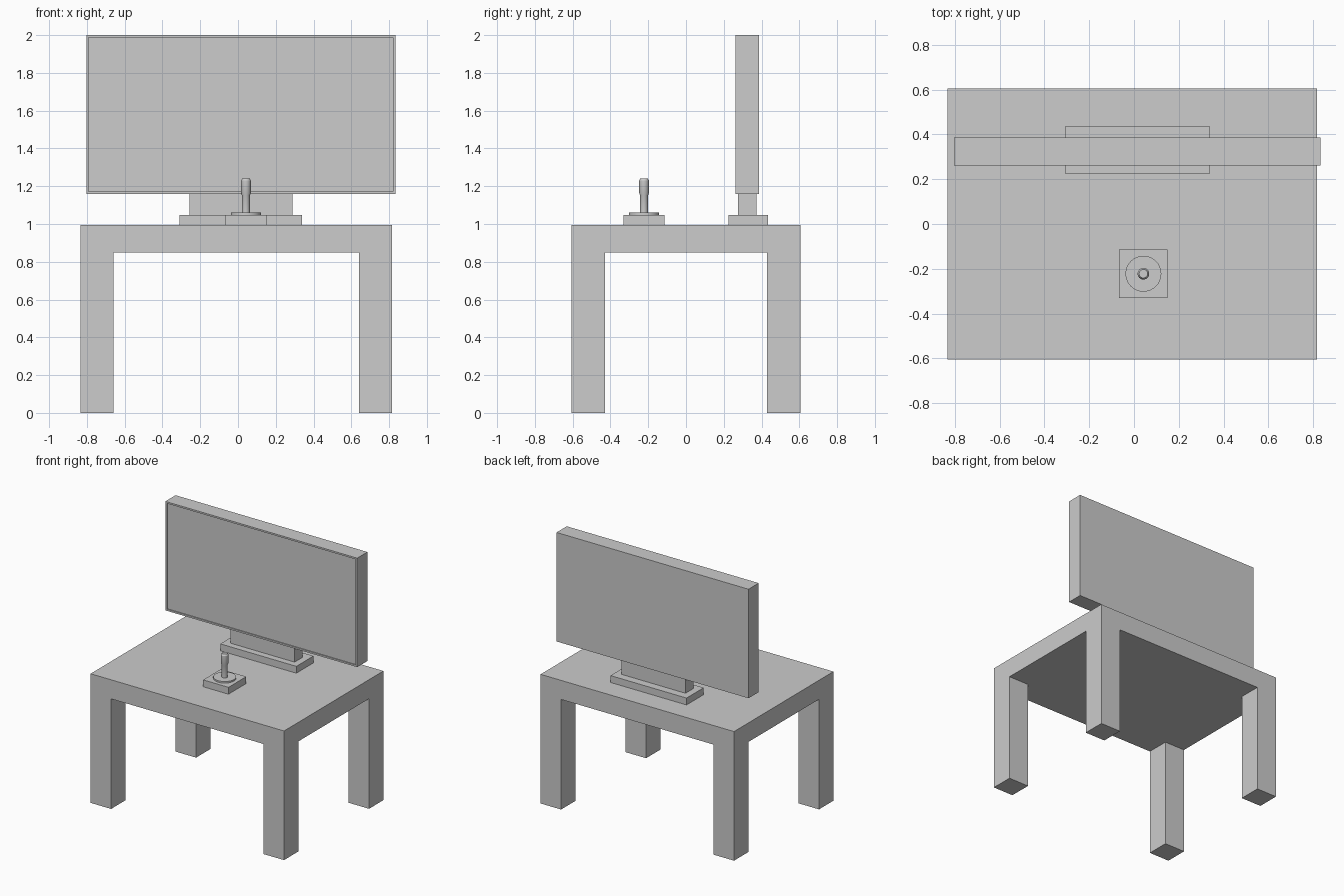
import bpy, bmesh, math
from mathutils import Vector

cube = bpy.data.objects.get("Cube")
if cube:
    bpy.data.objects.remove(cube, do_unlink=True)

grey = bpy.data.materials.new("light grey")
grey.use_nodes = True
colour = (0.604, 0.604, 0.604, 1)
grey.diffuse_color = colour
grey.node_tree.nodes["Principled BSDF"].inputs["Base Color"].default_value = colour


def finish(bm, name):
    bmesh.ops.recalc_face_normals(bm, faces=bm.faces)
    mesh = bpy.data.meshes.new(name)
    bm.to_mesh(mesh)
    bm.free()
    mesh.materials.append(grey)
    obj = bpy.data.objects.new(name, mesh)
    bpy.context.collection.objects.link(obj)
    return obj


def box_mesh(x, y, z):
    """Box spanning the given (low, high) pairs."""
    bm = bmesh.new()
    bmesh.ops.create_cube(bm, size=1)
    for v in bm.verts:
        v.co = Vector([(a + b) / 2 + c * (b - a) for (a, b), c in zip((x, y, z), v.co)])
    return bm


def box(name, x, y, z):
    return finish(box_mesh(x, y, z), name)


def lathe(name, profile, centre, sides=24):
    """Solid of revolution from (radius, height) points, closed at both ends."""
    bm = bmesh.new()
    rings = []
    for r, z in profile:
        rings.append([bm.verts.new((centre[0] + r * math.cos(math.tau * i / sides),
                                    centre[1] + r * math.sin(math.tau * i / sides), z))
                      for i in range(sides)])
    for low, high in zip(rings, rings[1:]):
        for i in range(sides):
            j = (i + 1) % sides
            bm.faces.new((low[i], low[j], high[j], high[i]))
    bm.faces.new(rings[0])
    bm.faces.new(rings[-1])
    obj = finish(bm, name)
    bpy.ops.object.select_all(action="DESELECT")
    obj.select_set(True)
    bpy.context.view_layer.objects.active = obj
    bpy.ops.object.shade_smooth_by_angle(angle=math.radians(30))


# Table: one slab whose underside corners are drawn down into flush legs
table_x, table_y, leg = (-0.833, 0.816), (-0.605, 0.605), 0.175
under, top = 0.848, 0.995
bm = box_mesh(table_x, table_y, (under, top))
for axis, (low, high) in ((Vector((1, 0, 0)), table_x), (Vector((0, 1, 0)), table_y)):
    for at in (low + leg, high - leg):
        bmesh.ops.bisect_plane(bm, geom=bm.verts[:] + bm.edges[:] + bm.faces[:],
                               plane_co=axis * at, plane_no=axis)
bm.normal_update()
corners = []
for f in bm.faces:
    c = f.calc_center_median()
    outer_x = c.x < table_x[0] + leg or c.x > table_x[1] - leg
    outer_y = c.y < table_y[0] + leg or c.y > table_y[1] - leg
    if f.normal.z < -0.9 and outer_x and outer_y:
        corners.append(f)
for f in corners:
    new = bmesh.ops.extrude_discrete_faces(bm, faces=[f])["faces"][0]
    for v in new.verts:
        v.co.z = 0
finish(bm, "table")

# Monitor: panel with a thin bezel around a slightly recessed screen
bm = box_mesh((-0.803, 0.833), (0.262, 0.386), (1.160, 2.0))
bm.normal_update()
front = [f for f in bm.faces if f.normal.y < -0.9]
bmesh.ops.inset_region(bm, faces=front, thickness=0.018)
recess = bmesh.ops.extrude_discrete_faces(bm, faces=front)["faces"]
bmesh.ops.translate(bm, verts=recess[0].verts[:], vec=(0, 0.008, 0))
finish(bm, "monitor_panel")

box("monitor_neck", (-0.258, 0.289), (0.276, 0.374), (1.048, 1.160))
box("monitor_foot", (-0.309, 0.339), (0.226, 0.435), (top, 1.048))

# Joystick
stick = (0.042, -0.222)
box("joystick_base", (-0.066, 0.150), (-0.330, -0.114), (top, 1.048))
lathe("joystick_collar", [(0.08, 1.048), (0.08, 1.060)], stick, 32)
lathe("joystick_handle", [(0.021, 1.057), (0.021, 1.152), (0.026, 1.164),
                          (0.026, 1.230), (0.019, 1.242)], stick)
